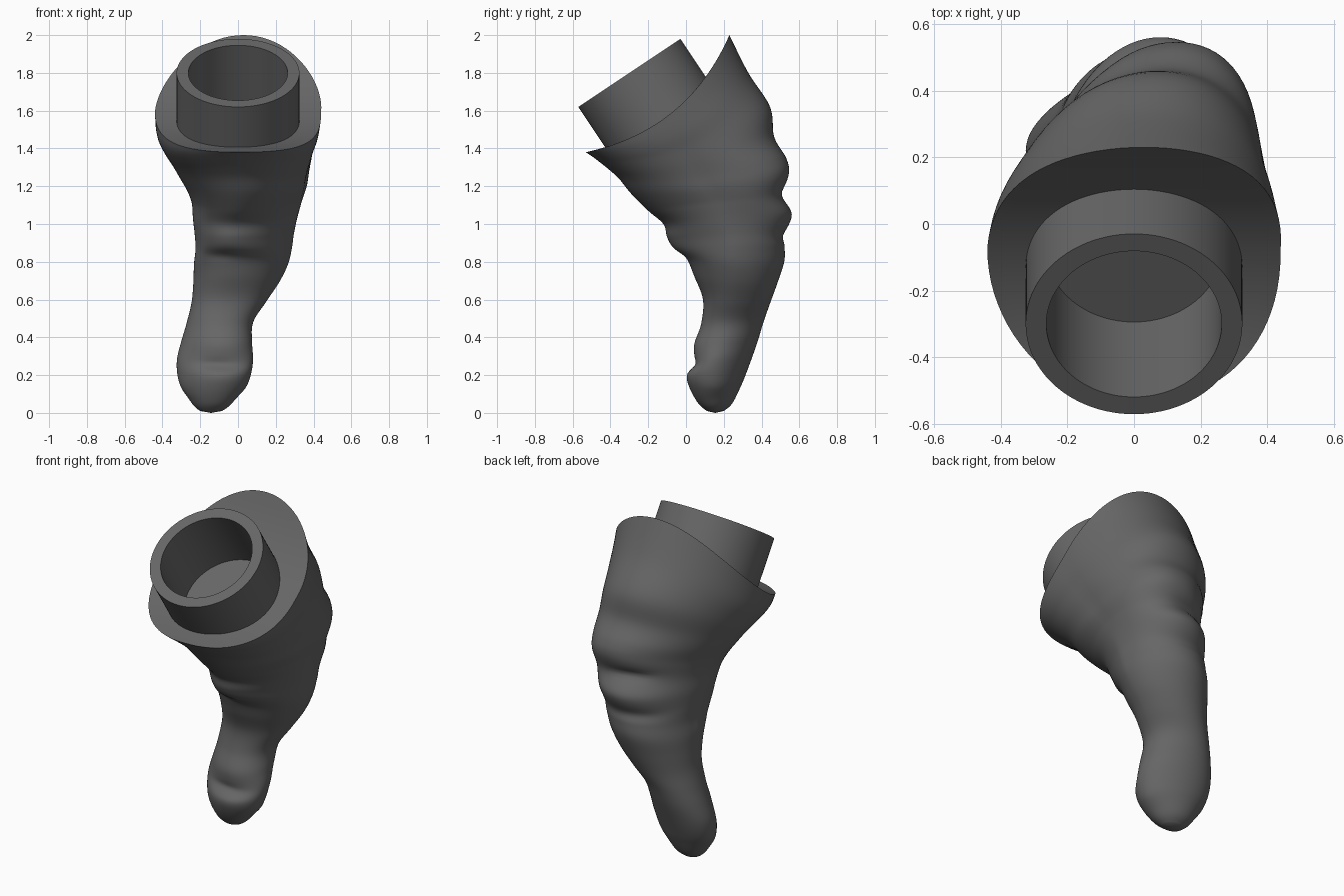
import bpy, bmesh, math
from mathutils import Vector, Matrix

if "Cube" in bpy.data.objects:
    bpy.data.objects.remove(bpy.data.objects["Cube"])

SIDES, STEPS = 80, 6

# Rings from tip to rim: front (y, z), back (y, z), left x, right x
rings = [
    (.11, .010, .20, .010, -.20, -.085),
    (.065, .05, .245, .05, -.25, -.025),
    (.02, .13, .29, .14, -.296, .035),
    (.005, .20, .315, .20, -.316, .063),
    (.045, .26, .345, .28, -.318, .075),
    (.043, .36, .38, .38, -.298, .072),
    (.08, .47, .41, .48, -.27, .08),
    (.09, .60, .445, .58, -.245, .15),
    (.045, .72, .485, .69, -.235, .22),
    (.005, .81, .52, .80, -.23, .265),
    (-.065, .87, .522, .88, -.22, .285),
    (-.10, .93, .52, .94, -.225, .295),
    (-.12, 1.0, .56, 1.05, -.235, .31),
    (-.20, 1.07, .515, 1.15, -.243, .33),
    (-.29, 1.16, .545, 1.27, -.27, .35),
    (-.355, 1.24, .53, 1.35, -.31, .362),
    (-.41, 1.29, .467, 1.46, -.35, .38),
    (-.46, 1.33, .445, 1.62, -.395, .40),
    (-.50, 1.36, .33, 1.80, -.43, .425),
    (-.53, 1.38, .23, 2.0, -.44, .44),
]
LAST = len(rings) - 1

# Skin creases: centre, reach in x, reach in z, depth
creases = [
    ((-.12, .04, .262), .10, .02, .008),
    ((-.10, -.01, .84), .10, .03, .015),
    ((.02, .51, 1.165), .12, .03, .022),
    ((-.03, .51, .94), .15, .03, .008),
]


def bell(t, centre, width):
    return math.exp(-((t - centre) / width) ** 2)


def catmull(t):
    i = min(int(t), LAST - 1)
    f = t - i
    p = [rings[max(0, min(LAST, i + k))] for k in (-1, 0, 1, 2)]
    return [0.5 * (2 * b + (c - a) * f + (2 * a - 5 * b + 4 * c - d) * f * f
                   + (3 * b - a - 3 * c + d) * f ** 3) for a, b, c, d in zip(*p)]


def averaged(t):
    w = min(1.8, t, LAST - t)
    return [sum(c) / 9 for c in zip(*(catmull(t + w * k / 4) for k in range(-4, 5)))]


def ring_points(t, scale=1.0):
    yf, zf, yb, zb, xl, xr = catmull(t)
    soft = averaged(t)
    front, back = Vector((0, soft[0], soft[1])), Vector((0, soft[2], soft[3]))
    mid, half = (front + back) / 2, (back - front) / 2
    bump_f, bump_b = Vector((0, yf, zf)) - front, Vector((0, yb, zb)) - back
    down = Vector((0, half.z, -half.y)).normalized()
    flare = max(0, (t - 13) / (LAST - 13))
    twist = -.045 * bell(t, 3.5, 2.5)               # fingertip turns the other way
    skew_f = .07 * bell(t, 11, 3) + twist
    skew_b = .085 * bell(t, 14.5, 3) + .02 * flare + twist
    full = .12 * bell(t, 14, 3)
    slim = .3 * bell(t, 11.5, 2.5)
    pts = []
    for k in range(SIDES):
        a = 2 * math.pi * k / SIDES
        u, v = math.cos(a), math.sin(a)
        # Blunter front near the rim, slimmer front left side, fuller back
        if u < 0:
            e = 2 / (2 + flare * .45) if v > 0 else 2 / (2 + flare * .15 - slim)
        else:
            e = 2 / (2 + full)
        u, v = math.copysign(abs(u) ** e, u), math.copysign(abs(v) ** e, v)
        u, v = u * scale, v * scale
        p = mid + half * u + down * (.125 * flare * (1 - u * u))
        p += (bump_b if u > 0 else bump_f) * u * u      # folds fade at the sides
        p.x = (xl + xr) / 2 + v * (xr - xl) / 2 + (skew_b if u > 0 else skew_f) * u
        if scale == 1:
            for c, rx, rz, depth in creases:
                w = bell(p.x, c[0], rx) * bell(p.y, c[1], .12) * bell(p.z, c[2], rz)
                p.y += math.copysign(depth * w, mid.y - p.y)
        pts.append(p)
    return pts


dark = bpy.data.materials.new("dark_grey")
dark.diffuse_color = (.135, .135, .135, 1)
dark.use_nodes = True
dark.node_tree.nodes["Principled BSDF"].inputs["Base Color"].default_value = dark.diffuse_color


def finish(bm, name):
    bmesh.ops.recalc_face_normals(bm, faces=bm.faces)
    me = bpy.data.meshes.new(name)
    bm.to_mesh(me)
    bm.free()
    me.materials.append(dark)
    ob = bpy.data.objects.new(name, me)
    bpy.context.collection.objects.link(ob)
    return ob


def skin(bm, loops):
    rows = [[bm.verts.new(p) for p in loop] for loop in loops]
    for r0, r1 in zip(rows, rows[1:]):
        n = len(r0)
        for k in range(n):
            bm.faces.new((r0[k], r0[(k + 1) % n], r1[(k + 1) % n], r1[k]))
    return rows


def pole(bm, row, p):
    c = bm.verts.new(p)
    for k in range(len(row)):
        bm.faces.new((row[k], row[(k + 1) % len(row)], c))


def smooth(ob, angle):
    bpy.ops.object.select_all(action='DESELECT')
    ob.select_set(True)
    bpy.context.view_layer.objects.active = ob
    bpy.ops.object.shade_smooth_by_angle(angle=math.radians(angle))


# Tapering body with a concave saddle on top
bm = bmesh.new()
loops = [ring_points(i / STEPS) for i in range(LAST * STEPS + 1)]
loops += [ring_points(LAST, s) for s in (.9, .8, .7, .6, .5, .4, .3, .2, .1)]
rows = skin(bm, loops)
pole(bm, rows[0], (-.143, .155, 0))
pole(bm, rows[-1], sum(loops[-1], Vector()) / SIDES)
body = finish(bm, "body")

# Tilted hollow socket, lathed around its own axis
axis = Vector((0, -.555, .832)).normalized()
place = Matrix.Translation((0, -.30, 1.80)) @ axis.to_track_quat('Z', 'Y').to_matrix().to_4x4()


def lathe(name, profile):
    b = bmesh.new()
    ls = [[place @ Vector((r * math.cos(2 * math.pi * k / 96), r * math.sin(2 * math.pi * k / 96), z))
           for k in range(96)] for r, z in profile]
    rw = skin(b, ls)
    b.faces.new(rw[0])
    b.faces.new(rw[-1])
    return finish(b, name)


socket = lathe("socket", [(.325, -.42), (.325, 0), (.263, 0), (.263, -.405)])
cutter = lathe("bore_cutter", [(.295, -.412), (.295, .3)])
cutter.hide_render = True

# Open the body below the socket
mod = body.modifiers.new("bore", 'BOOLEAN')
mod.operation, mod.object, mod.solver = 'DIFFERENCE', cutter, 'EXACT'
bpy.context.view_layer.objects.active = body
body.select_set(True)
bpy.ops.object.modifier_apply(modifier=mod.name)
bpy.data.objects.remove(cutter)

smooth(body, 50)
smooth(socket, 35)
